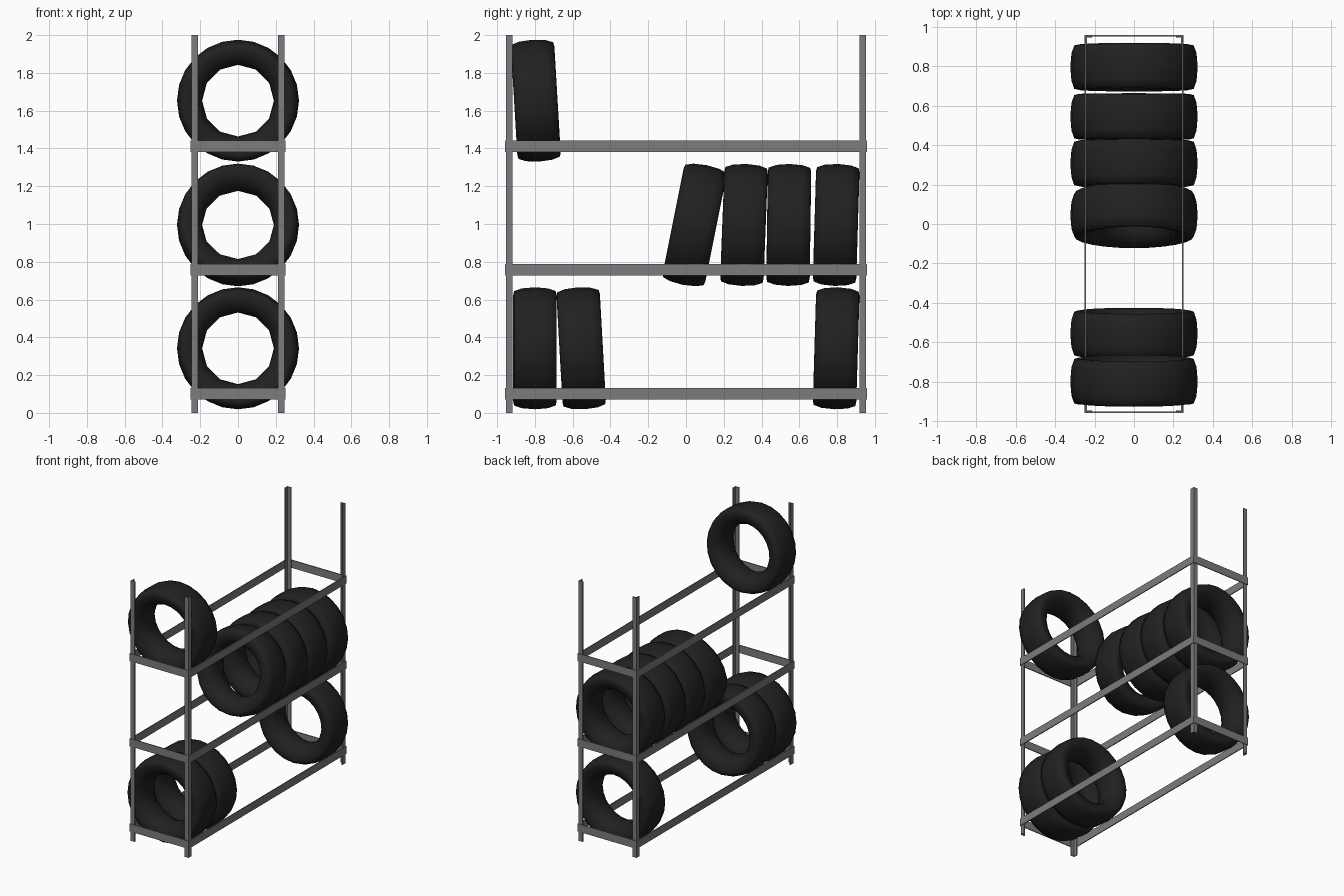
import bpy, bmesh, math
from mathutils import Matrix

if "Cube" in bpy.data.objects:
    bpy.data.objects.remove(bpy.data.objects["Cube"])


def material(name, rgb):
    m = bpy.data.materials.new(name)
    m.diffuse_color = (*rgb, 1)
    m.use_nodes = True
    m.node_tree.nodes["Principled BSDF"].inputs["Base Color"].default_value = m.diffuse_color
    return m


RUBBER = material("black rubber", (0.015, 0.015, 0.015))
STEEL = material("grey steel", (0.2, 0.2, 0.21))


def add_object(name, bm, mat):
    bmesh.ops.recalc_face_normals(bm, faces=bm.faces[:])
    mesh = bpy.data.meshes.new(name)
    bm.to_mesh(mesh)
    bm.free()
    mesh.materials.append(mat)
    ob = bpy.data.objects.new(name, mesh)
    bpy.context.collection.objects.link(ob)
    return ob


def add_box(bm, x0, x1, y0, y1, z0, z1):
    mat = Matrix.Translation(((x0 + x1) / 2, (y0 + y1) / 2, (z0 + z1) / 2))
    mat = mat @ Matrix.Diagonal((abs(x1 - x0), abs(y1 - y0), abs(z1 - z0), 1))
    bmesh.ops.create_cube(bm, size=1, matrix=mat)


# Upright posts: angle section with the corner facing outwards
T = 0.007
X, Y = 0.246, 0.952
for sx in (-1, 1):
    for sy in (-1, 1):
        bm = bmesh.new()
        section = [(0, 0), (0.034, 0), (0.034, T), (T, T), (T, 0.034), (0, 0.034)]
        face = bm.faces.new([bm.verts.new((sx * (X - a), sy * (Y - b), 0))
                             for a, b in section])
        ext = bmesh.ops.extrude_face_region(bm, geom=[face])
        top = [g for g in ext["geom"] if isinstance(g, bmesh.types.BMVert)]
        bmesh.ops.translate(bm, verts=top, vec=(0, 0, 2))
        add_object("post", bm, STEEL)

# Shelf rails: flat bars wrapped around the outside of the posts
RX, RY = 0.251, 0.957
for z in (0.102, 0.757, 1.412):
    bm = bmesh.new()
    for s in (-1, 1):
        add_box(bm, s * (RX - T), s * RX, -RY, RY, z - 0.03, z + 0.03)
        add_box(bm, -RX + T, RX - T, s * (RY - T), s * RY, z - 0.03, z + 0.03)
    add_object("shelf_rails", bm, STEEL)

# Tyre cross-section as (radius, half width), from the bore to the tread
HALF = [(0.19, 0.0), (0.193, 0.045), (0.212, 0.085), (0.245, 0.108),
        (0.28, 0.115), (0.303, 0.11), (0.317, 0.07), (0.323, 0.0)]
PROFILE = HALF + [(r, -w) for r, w in HALF[-2:0:-1]]
SEGMENTS = 24


def add_tyre(y, z, lean):
    bm = bmesh.new()
    rings = []
    for i in range(SEGMENTS):
        a = 2 * math.pi * i / SEGMENTS
        ring = []
        for r, w in PROFILE:
            # the bore has half as many sides as the tread
            k = math.cos(math.pi / 12) if r < 0.2 and i % 2 else 1
            ring.append(bm.verts.new((r * k * math.sin(a), w, r * k * math.cos(a))))
        rings.append(ring)
    n = len(PROFILE)
    for i in range(SEGMENTS):
        p, q = rings[i], rings[(i + 1) % SEGMENTS]
        for j in range(n):
            bm.faces.new((p[j], p[(j + 1) % n], q[(j + 1) % n], q[j]))
    for f in bm.faces:
        f.smooth = True
    ob = add_object("tyre", bm, RUBBER)
    ob.location = (0, y, z)
    # positive lean tips the top towards the back
    ob.rotation_euler.x = -math.radians(lean)


# Tyres on each shelf: position along the rack, height, lean in degrees
for y, z, lean in [
    (-0.80, 0.342, 0), (-0.555, 0.342, -3.2), (0.795, 0.342, 1.7),
    (0.045, 0.995, 11.3), (0.307, 0.995, 2.2), (0.544, 0.995, 0.8),
    (0.795, 0.995, 1.7), (-0.795, 1.653, -3.4),
]:
    add_tyre(y, z, lean)
